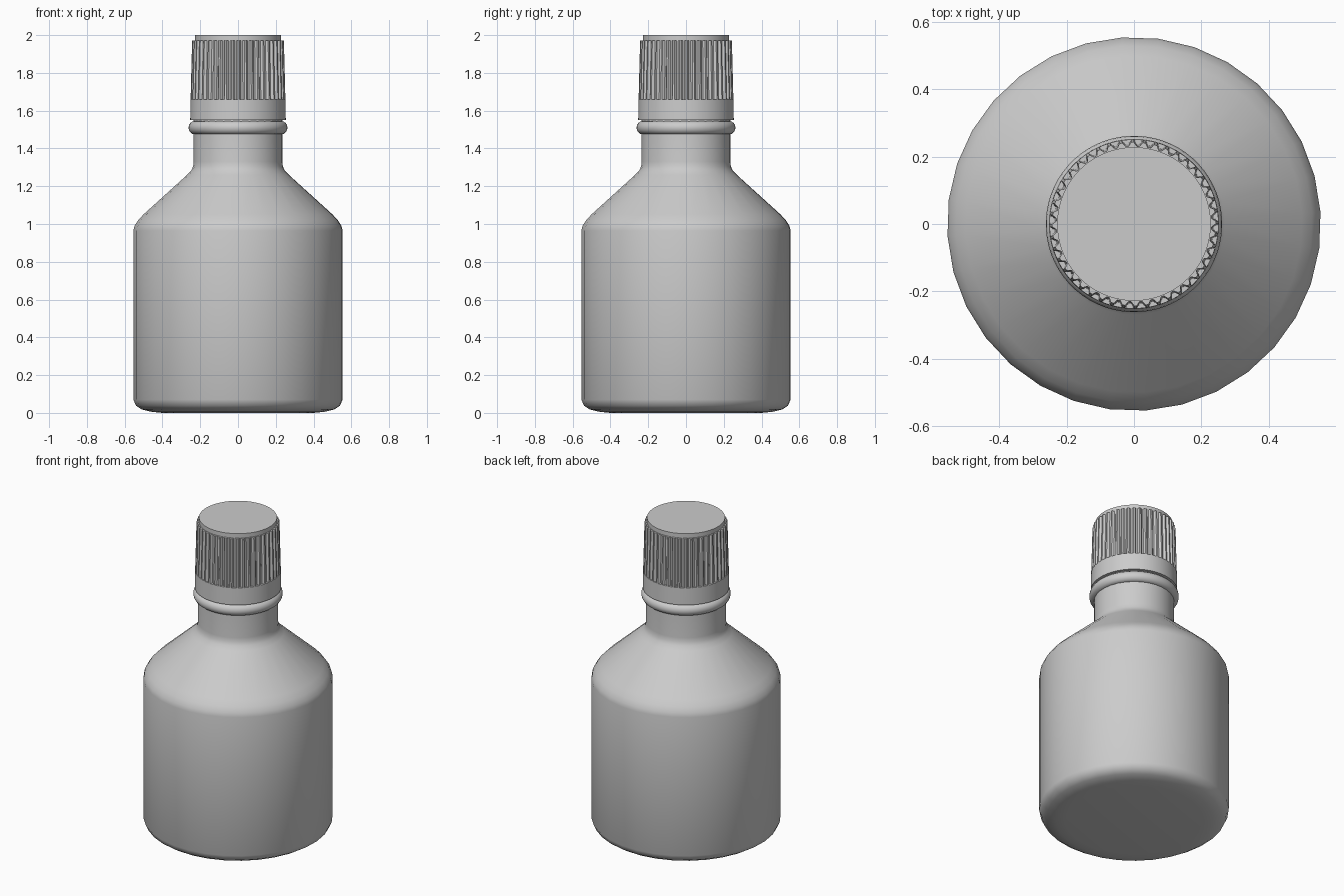
import bpy
import bmesh
from math import sin, cos, pi, radians

cube = bpy.data.objects.get("Cube")
if cube:
    bpy.data.objects.remove(cube, do_unlink=True)

# Single grey finish
GREY = (0.6, 0.6, 0.6, 1.0)
grey = bpy.data.materials.new("plain_grey")
grey.use_nodes = True
grey.diffuse_color = GREY
grey.node_tree.nodes["Principled BSDF"].inputs["Base Color"].default_value = GREY


def lathe(name, profile, steps, start=0.0, closed=False, smooth=35):
    """Spin a bottom-to-top profile of (outer r, z, groove r) around z."""
    bm = bmesh.new()
    rings = []
    for r, z, *groove in profile:
        ring = []
        for i in range(steps):
            a = start + 2 * pi * i / steps
            # Groove rows alternate two points out, two points in
            rad = groove[0] if groove and i % 4 > 1 else r
            ring.append(bm.verts.new((rad * cos(a), rad * sin(a), z)))
        rings.append(ring)
    pairs = list(zip(rings, rings[1:]))
    if closed:
        pairs.append((rings[-1], rings[0]))
    else:
        bm.faces.new(rings[0][::-1])
        bm.faces.new(rings[-1])
    for low, high in pairs:
        for i in range(steps):
            j = (i + 1) % steps
            bm.faces.new((low[i], low[j], high[j], high[i]))
    bmesh.ops.remove_doubles(bm, verts=bm.verts, dist=1e-5)
    bmesh.ops.recalc_face_normals(bm, faces=bm.faces)
    mesh = bpy.data.meshes.new(name)
    bm.to_mesh(mesh)
    bm.free()
    mesh.materials.append(grey)
    obj = bpy.data.objects.new(name, mesh)
    bpy.context.collection.objects.link(obj)
    bpy.ops.object.select_all(action="DESELECT")
    obj.select_set(True)
    bpy.context.view_layer.objects.active = obj
    bpy.ops.object.shade_smooth_by_angle(angle=radians(smooth))
    return obj


TURN = radians(3.7)

# Bottle body with rounded base, sloping shoulder and straight neck
lathe("bottle", [
    (0.40, 0.0), (0.46, 0.006), (0.51, 0.018), (0.541, 0.038), (0.555, 0.07),
    (0.555, 0.965), (0.549, 0.99), (0.53, 1.02), (0.50, 1.052),
    (0.27, 1.26), (0.248, 1.283), (0.238, 1.305), (0.235, 1.33),
    (0.235, 1.60)], 32, TURN)

# Rounded collar around the neck
collar = [(0.23 + 0.032 * cos(a), 1.51 + 0.035 * sin(a))
          for a in (2 * pi * k / 16 for k in range(16))]
lathe("neck_collar", collar, 64, TURN, closed=True)

# Screw cap: plain skirt, grooved grip and raised top disc
lathe("cap", [
    (0.22, 1.55), (0.253, 1.55), (0.251, 1.66), (0.251, 1.66, 0.237),
    (0.243, 1.972, 0.231), (0.228, 1.972), (0.228, 2.0)],
    44 * 4, smooth=30)
